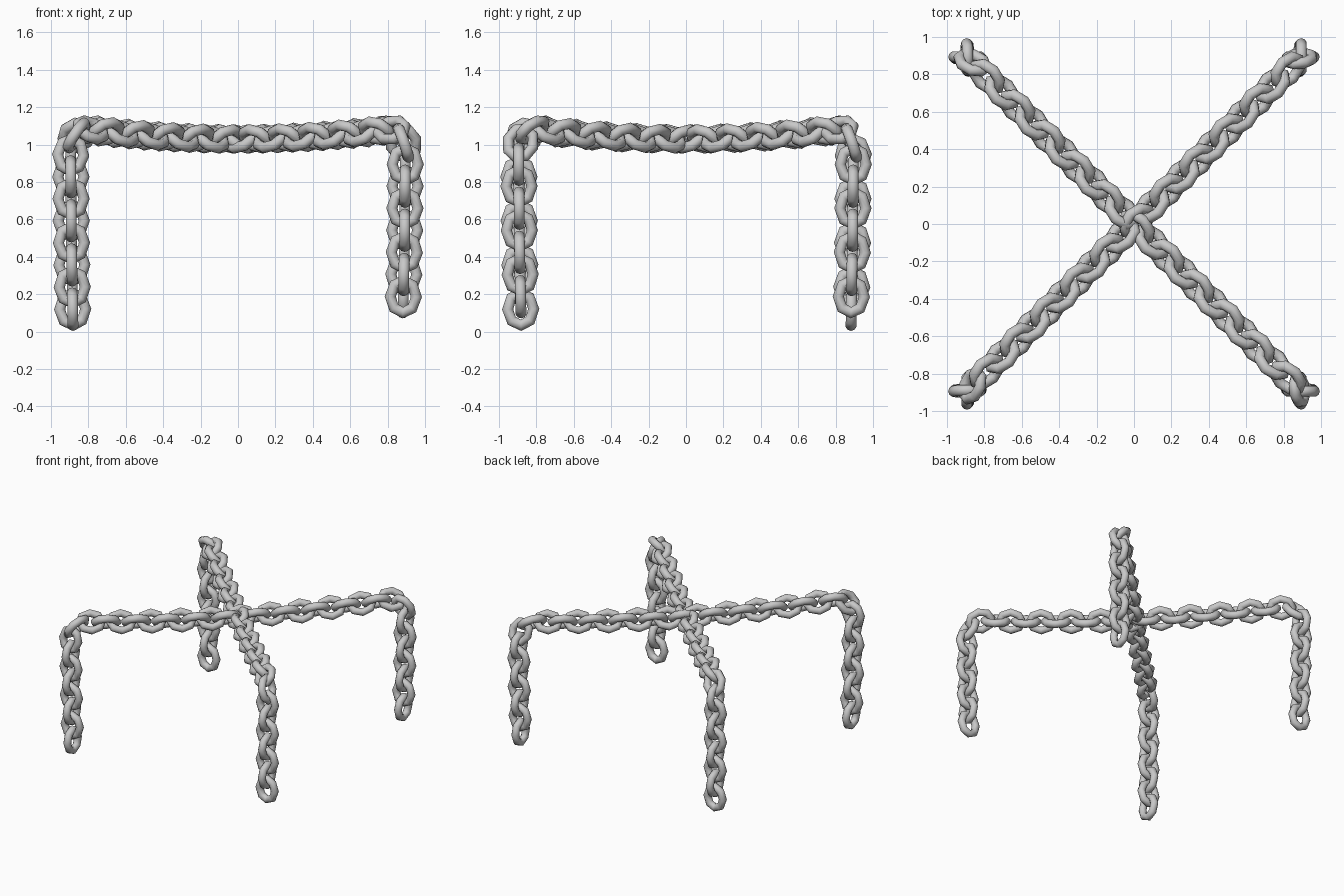
import bpy, math
from mathutils import Vector, Matrix

if "Cube" in bpy.data.objects:
    bpy.data.objects.remove(bpy.data.objects["Cube"], do_unlink=True)

LINKS = 38          # links per chain
WIRE = 0.03         # wire radius
HALF_W, HALF_L = 0.0695, 0.086

steel = bpy.data.materials.new("grey_steel")
steel.use_nodes = True
steel.diffuse_color = (0.58, 0.58, 0.58, 1)
steel.node_tree.nodes["Principled BSDF"].inputs["Base Color"].default_value = (0.58, 0.58, 0.58, 1)

# One oval link: a coarse ring stretched along x
bpy.ops.mesh.primitive_torus_add(major_segments=8, minor_segments=10,
                                 major_radius=HALF_W, minor_radius=WIRE)
first_link = bpy.context.object
link_mesh = first_link.data
link_mesh.name = "chain_link"
for v in link_mesh.vertices:
    v.co.x += (HALF_L - HALF_W) * math.cos(math.atan2(v.co.y, v.co.x))
bpy.ops.object.shade_smooth()
link_mesh.materials.append(steel)
bpy.data.objects.remove(first_link, do_unlink=True)


def chain_path():
    """Up one leg, round the corner, along the sagging span, and down again."""
    def corner(t):
        a = t * math.pi / 2
        return (-1.14 - 0.125 * math.cos(a), 0.95 + 0.13 * math.sin(a))
    left = [(-1.25, 0.12), (-1.26, 0.5)] + [corner(i / 8) for i in range(9)]
    span = [(u / 10, 1.03 + 0.05 * (u / 11.4) ** 2) for u in range(-10, 11)]
    right = [(-u, z) for u, z in reversed(left)]
    right[-1] = (1.25, 0.187)
    return [Vector(p) for p in left + span + right]


def sample(path, count):
    """Points and directions along the path, a little closer on the span."""
    lengths = [(b - a).length for a, b in zip(path, path[1:])]
    total = sum(lengths)
    step = total / (count - 1)

    def at(s):
        for a, b, n in zip(path, path[1:], lengths):
            if s <= n:
                return a.lerp(b, s / n)
            s -= n
        return path[-1].copy()
    for i in range(count):
        f = i / (count - 1)
        s = total * (f + 0.004 * math.sin(2 * math.pi * f))
        yield at(s), (at(s + step / 2) - at(max(s - step / 2, 0))).normalized()


# Two crossing chains, each link rolled a quarter turn from the last
side = Vector((-1, 1, 0)).normalized()
for name, turn in (("first_chain", 0), ("second_chain", -math.pi / 2)):
    for i, (p, d) in enumerate(sample(chain_path(), LINKS)):
        r = math.sqrt(0.5)
        along = Vector((d.x * r, d.x * r, d.y))
        other = along.cross(side)
        normal = (side + other * (1 if i % 2 == 0 else -1)).normalized()
        across = normal.cross(along)
        m = Matrix((along, across, normal)).transposed().to_4x4()
        m.translation = (p.x * r, p.x * r, p.y)
        link = bpy.data.objects.new(f"{name}_link_{i + 1}", link_mesh)
        bpy.context.collection.objects.link(link)
        link.matrix_world = Matrix.Rotation(turn, 4, 'Z') @ m
